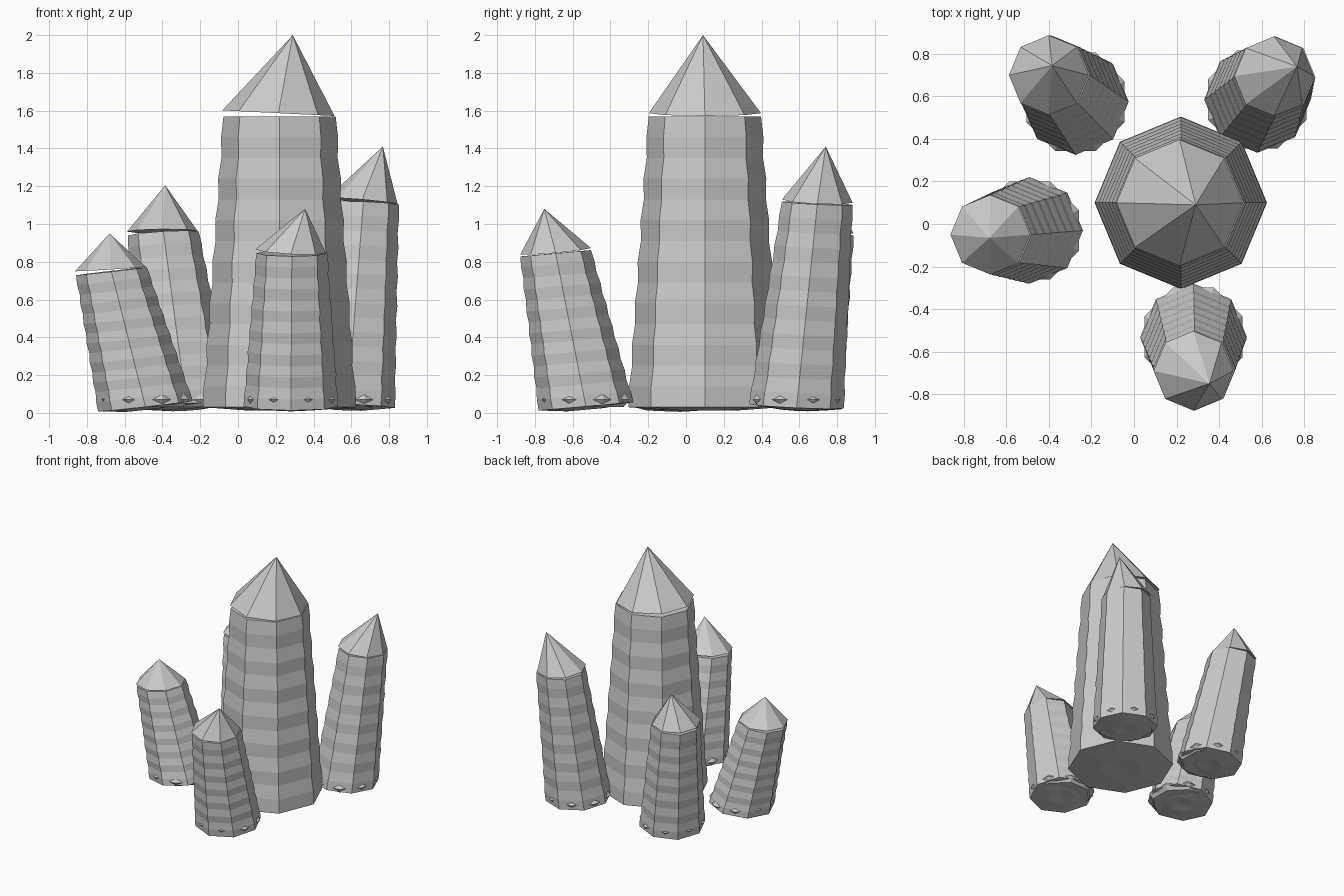
import bpy
import bmesh
from math import cos, sin, pi
from mathutils import Vector

default = bpy.data.objects.get("Cube")
if default:
    bpy.data.objects.remove(default, do_unlink=True)

SIDES = 8
GREY = (0.6, 0.6, 0.6, 1.0)
stone = bpy.data.materials.new("grey crystal")
stone.use_nodes = True
stone.diffuse_color = GREY
stone.node_tree.nodes["Principled BSDF"].inputs["Base Color"].default_value = GREY


def ring(bm, center, radius, slope=(0, 0), turn=0.0):
    """Octagon of vertices, sheared in z along the slope."""
    verts = []
    for i in range(SIDES):
        a = 2 * pi * i / SIDES + turn
        x, y = radius * cos(a), radius * sin(a)
        verts.append(bm.verts.new(center + Vector((x, y, x * slope[0] + y * slope[1]))))
    return verts


def bridge(bm, low, high):
    for i in range(SIDES):
        j = (i + 1) % SIDES
        bm.faces.new((low[i], low[j], high[j], high[i]))


def fan(bm, verts, point):
    tip = bm.verts.new(point)
    for i in range(SIDES):
        bm.faces.new((verts[i], verts[(i + 1) % SIDES], tip))


def finish(bm, name):
    bmesh.ops.recalc_face_normals(bm, faces=bm.faces)
    mesh = bpy.data.meshes.new(name)
    bm.to_mesh(mesh)
    bm.free()
    mesh.materials.append(stone)
    bpy.context.collection.objects.link(bpy.data.objects.new(name, mesh))


def shaft(name, base, top, r_base, r_top, slope):
    """Tapered body with slightly rippled growth steps and a shallow domed foot."""
    bm = bmesh.new()
    steps = 14
    rings = []
    for k in range(steps + 1):
        t = k / steps
        ripple = 0.012 * r_base * (1 if k % 2 else -1) if 0 < k < steps else 0
        rings.append(ring(bm, base.lerp(top, t), r_base + (r_top - r_base) * t + ripple, slope))
    for low, high in zip(rings, rings[1:]):
        bridge(bm, low, high)
    fan(bm, rings[-1], top)
    # foot: a low bulge with a dished middle
    lip = ring(bm, base - Vector((0, 0, 0.018)), r_base * 0.4, slope)
    bridge(bm, lip, rings[0])
    fan(bm, lip, base - Vector((0, 0, 0.008)))
    finish(bm, name)


def cap(name, top, radius, apex, slope):
    """Pointed tip, lifted a little on its right side."""
    bm = bmesh.new()
    tilt = (slope[0] - 0.05, slope[1])
    center = top + Vector((-0.006, 0, 0.05 * radius + 0.002))
    rim = ring(bm, center, radius, tilt)
    fan(bm, rim, apex)
    fan(bm, rim, center)
    finish(bm, name)


def base_spurs(name, base, radius):
    """Flat turned double cone whose corners poke through the body's faces."""
    bm = bmesh.new()
    mid = Vector((base.x, base.y, 0.07))
    rim = ring(bm, mid, radius, turn=pi / SIDES)
    for side in (-1, 1):
        edge = ring(bm, mid + Vector((0, 0, 0.04 * side)), radius - 0.035, turn=pi / SIDES)
        bridge(bm, rim, edge)
        fan(bm, edge, mid + Vector((0, 0, 0.04 * side)))
    finish(bm, name)


# name, base centre, top centre, base radius, top radius, apex
crystals = [
    ("main", (0.22, 0.10, 0.03), (0.22, 0.10, 1.57), 0.405, 0.297, (0.29, 0.09, 2.0)),
    ("front", (0.28, -0.53, 0.035), (0.285, -0.69, 0.845), 0.25, 0.187, (0.355, -0.75, 1.08)),
    ("right", (-0.49, -0.03, 0.035), (-0.67, -0.05, 0.75), 0.25, 0.187, (-0.68, -0.065, 0.95)),
    ("back_right", (-0.275, 0.575, 0.035), (-0.395, 0.70, 0.95), 0.25, 0.187, (-0.385, 0.745, 1.205)),
    ("back_left", (0.58, 0.585, 0.035), (0.664, 0.695, 1.11), 0.25, 0.187, (0.767, 0.74, 1.41)),
]

for name, base, top, r_base, r_top, apex in crystals:
    base, top, apex = Vector(base), Vector(top), Vector(apex)
    lean = (top - base) / (top.z - base.z)
    slope = (-0.45 * lean.x, -0.45 * lean.y)
    shaft(name + "_crystal_shaft", base, top, r_base, r_top, slope)
    cap(name + "_crystal_tip", top, r_top, apex, slope)
    if name != "main":
        base_spurs(name + "_crystal_spurs", base, r_base)
